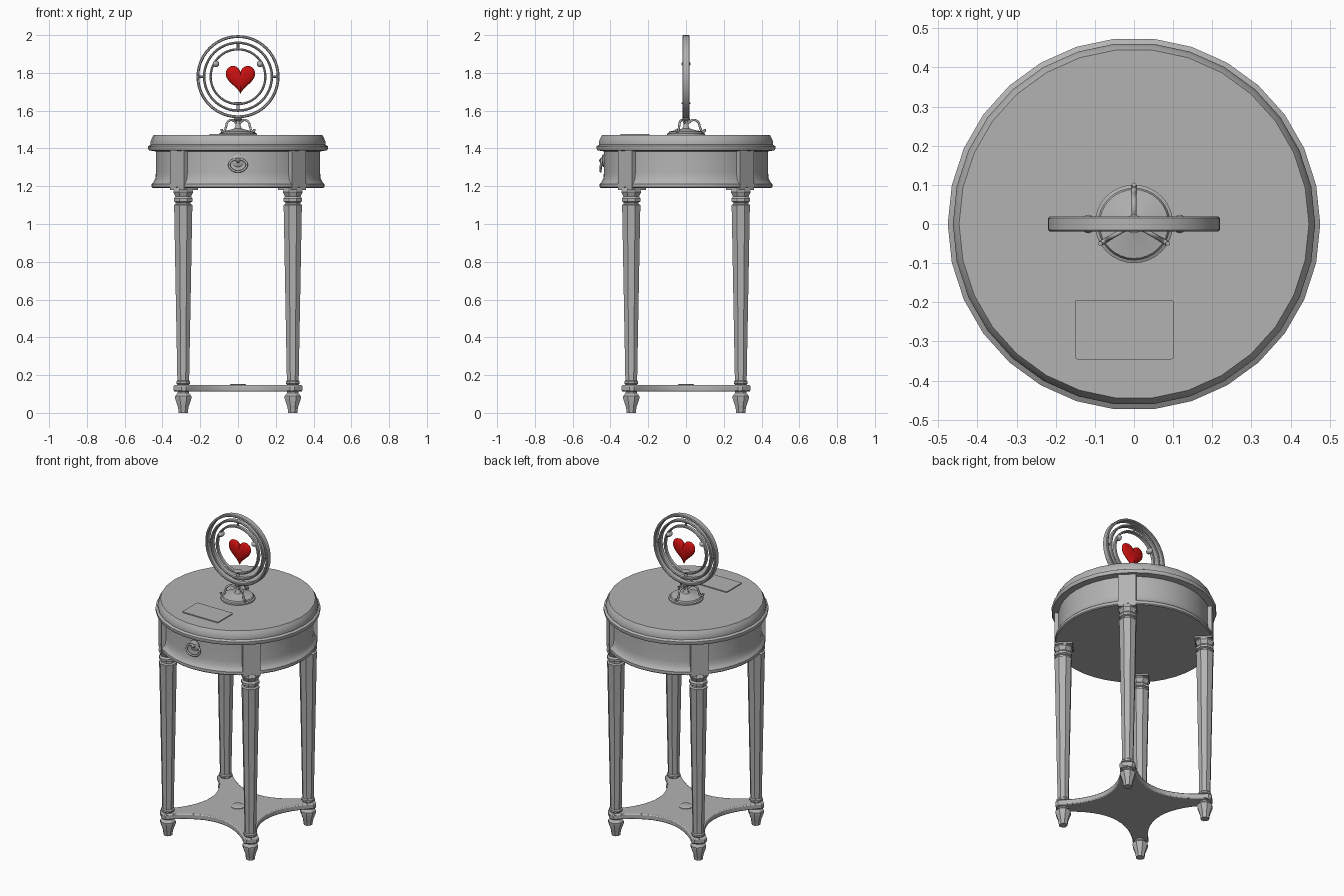
import bpy, bmesh, math
from mathutils import Vector, Matrix

if "Cube" in bpy.data.objects:
    bpy.data.objects.remove(bpy.data.objects["Cube"], do_unlink=True)


def material(name, rgb):
    m = bpy.data.materials.new(name)
    m.use_nodes = True
    m.diffuse_color = (*rgb, 1)
    m.node_tree.nodes["Principled BSDF"].inputs["Base Color"].default_value = (*rgb, 1)
    return m


GREY = material("grey", (0.45, 0.45, 0.45))
RED = material("heart red", (0.60, 0.005, 0.005))


def finish(name, bm, mat=GREY, smooth=30):
    bmesh.ops.recalc_face_normals(bm, faces=bm.faces)
    me = bpy.data.meshes.new(name)
    bm.to_mesh(me)
    bm.free()
    me.materials.append(mat)
    ob = bpy.data.objects.new(name, me)
    bpy.context.collection.objects.link(ob)
    if smooth:
        bpy.ops.object.select_all(action='DESELECT')
        ob.select_set(True)
        bpy.context.view_layer.objects.active = ob
        bpy.ops.object.shade_smooth_by_angle(angle=math.radians(smooth))
    return ob


def lathe(name, profile, sides, matrix=Matrix(), turn=0.0, closed=False, smooth=30):
    """Revolve (radius, height) points; closed joins last to first, else the ends are capped."""
    bm = bmesh.new()
    rings = [[bm.verts.new(matrix @ Vector((r * math.cos(turn + math.tau * i / sides),
                                            r * math.sin(turn + math.tau * i / sides), z)))
              for i in range(sides)] for r, z in profile]
    pairs = list(zip(rings, rings[1:]))
    if closed:
        pairs.append((rings[-1], rings[0]))
    else:
        bm.faces.new(rings[0])
        bm.faces.new(rings[-1])
    for a, b in pairs:
        for i in range(sides):
            j = (i + 1) % sides
            bm.faces.new((a[i], a[j], b[j], b[i]))
    return finish(name, bm, smooth=smooth)


def slab(name, outline, z0, z1, bevel=0.0):
    bm = bmesh.new()
    face = bm.faces.new([bm.verts.new((x, y, z0)) for x, y in outline])
    new = bmesh.ops.extrude_face_region(bm, geom=[face])["geom"]
    bmesh.ops.translate(bm, vec=(0, 0, z1 - z0), verts=[v for v in new if isinstance(v, bmesh.types.BMVert)])
    ob = finish(name, bm)
    if bevel:
        mod = ob.modifiers.new("rounded edge", 'BEVEL')
        mod.width, mod.segments, mod.angle_limit = bevel, 2, math.radians(50)
    return ob


def box(name, size, matrix):
    bm = bmesh.new()
    bmesh.ops.create_cube(bm, size=1, matrix=matrix @ Matrix.Diagonal((*size, 1)))
    return finish(name, bm, smooth=0)


def tube(name, points, radius, cyclic=False):
    cu = bpy.data.curves.new(name, 'CURVE')
    cu.dimensions = '3D'
    cu.bevel_depth, cu.bevel_resolution, cu.resolution_u, cu.use_fill_caps = radius, 2, 6, True
    sp = cu.splines.new('BEZIER')
    sp.bezier_points.add(len(points) - 1)
    for p, co in zip(sp.bezier_points, points):
        p.co = co
        p.handle_left_type = p.handle_right_type = 'AUTO'
    sp.use_cyclic_u = cyclic
    cu.materials.append(GREY)
    ob = bpy.data.objects.new(name, cu)
    bpy.context.collection.objects.link(ob)
    return ob


def ball(name, co, scale):
    bm = bmesh.new()
    bmesh.ops.create_uvsphere(bm, u_segments=12, v_segments=8, radius=1,
                              matrix=Matrix.Translation(co) @ Matrix.Diagonal((*scale, 1)))
    return finish(name, bm, smooth=60)


FRONT = Matrix.Rotation(math.pi / 2, 4, 'X')   # turns a lathe axis towards -y

# Round top with a moulded rim, and the apron with a flared foot
lathe("table_top", [(0.44, 1.385), (0.472, 1.39), (0.476, 1.398), (0.476, 1.412), (0.463, 1.42),
                    (0.463, 1.435), (0.456, 1.455), (0.447, 1.47)], 30)
lathe("apron", [(0.452, 1.19), (0.457, 1.195), (0.457, 1.212), (0.447, 1.222), (0.438, 1.24),
                (0.435, 1.27), (0.435, 1.39)], 40)

# Four legs with their corner blocks
LEG = [(0.026, 0), (0.030, 0.03), (0.046, 0.075), (0.046, 0.09), (0.032, 0.105), (0.032, 0.15),
       (0.040, 0.155), (0.040, 0.166), (0.034, 0.172), (0.034, 0.18), (0.052, 1.085), (0.054, 1.10),
       (0.043, 1.105), (0.043, 1.115), (0.054, 1.12), (0.054, 1.135), (0.045, 1.145), (0.057, 1.17), (0.05, 1.19)]
for k, label in enumerate(("back_left", "back_right", "front_right", "front_left")):
    a = math.pi / 4 + k * math.pi / 2
    foot = Matrix.Translation((0.41 * math.cos(a), 0.41 * math.sin(a), 0))
    lathe(label + "_leg", LEG, 8, foot, turn=math.pi / 8, smooth=20)
    box(label + "_corner_block", (0.104, 0.104, 0.212),
        Matrix.Rotation(a, 4, 'Z') @ Matrix.Translation((0.404, 0, 1.286)))

# Concave-sided stretcher shelf with blunt corners
outline = []
for k in range(4):
    a = math.pi / 4 + k * math.pi / 2
    for r, w in ((0.435, -0.045), (0.452, -0.03), (0.452, 0.03), (0.435, 0.045), (0.39, 0.045)):
        outline.append((r * math.cos(a) - w * math.sin(a), r * math.sin(a) + w * math.cos(a)))
    # quadratic sweep to the next corner
    b = a + math.pi / 2
    p0 = Vector(outline[-1])
    p2 = Vector((0.39 * math.cos(b) + 0.045 * math.sin(b), 0.39 * math.sin(b) - 0.045 * math.cos(b)))
    mid = Vector((math.cos(a + math.pi / 4), math.sin(a + math.pi / 4))) * 0.09
    outline += [tuple(p0 * (1 - t) ** 2 + mid * 2 * t * (1 - t) + p2 * t * t) for t in [i / 12 for i in range(1, 13)]]
slab("stretcher_shelf", outline, 0.113, 0.147, 0.006)
lathe("shelf_boss", [(0.042, 0.146), (0.042, 0.15), (0.036, 0.153)], 20)

# Thin card lying on the top
card = []
for cx, cy, q in ((0.095, -0.20, 0), (-0.145, -0.20, 1), (-0.145, -0.34, 2), (0.095, -0.34, 3)):
    card += [(cx + 0.006 * math.cos((q + i / 3) * math.pi / 2), cy + 0.006 * math.sin((q + i / 3) * math.pi / 2))
             for i in range(4)]
slab("card", card, 1.469, 1.476)

# Drawer pull: rosette, knob and drop ring
lathe("pull_rosette", [(0.034, 0.43), (0.034, 0.439), (0.026, 0.445), (0.012, 0.447), (0.010, 0.455), (0.004, 0.46)],
      16, Matrix.Translation((0, 0, 1.335)) @ FRONT)
tube("pull_ring", [(0, -0.452, 1.278), (0.034, -0.452, 1.29), (0.046, -0.45, 1.317), (0.028, -0.447, 1.338),
                   (0, -0.449, 1.343), (-0.028, -0.447, 1.338), (-0.046, -0.45, 1.317), (-0.034, -0.452, 1.29)],
     0.006, True)

# Stand: dished base, stem and three scrolled brackets
lathe("stand_base", [(0.10, 1.468), (0.10, 1.478), (0.092, 1.482), (0.088, 1.49), (0.05, 1.497), (0.02, 1.505),
                     (0.013, 1.52), (0.011, 1.545), (0.02, 1.552), (0.02, 1.558), (0.012, 1.565)], 32)
for k in range(3):
    c, s = math.cos(math.pi / 2 + k * math.tau / 3), math.sin(math.pi / 2 + k * math.tau / 3)
    tube("stand_bracket_%d" % (k + 1), [(r * c, r * s, z) for r, z in
         ((0.012, 1.535), (0.035, 1.55), (0.062, 1.542), (0.075, 1.51), (0.086, 1.49), (0.098, 1.492), (0.1, 1.503))],
         0.006)

# Three nested rings around the heart
HUB = Matrix.Translation((0, 0, 1.78)) @ FRONT
for name, ri, ro, h in (("outer_ring", 0.205, 0.22, 0.019), ("middle_ring", 0.173, 0.186, 0.016),
                        ("inner_ring", 0.139, 0.151, 0.013)):
    b = 0.004
    lathe(name, [(ri, -h + b), (ri + b, -h), (ro - b, -h), (ro, -h + b),
                 (ro, h - b), (ro - b, h), (ri + b, h), (ri, h - b)], 48, HUB, closed=True)


def spoke(name, angle, r0, r1, rad):
    m = Matrix.Translation((0, 0, 1.78)) @ Matrix.Rotation(math.pi / 2 - angle, 4, 'Y')
    lathe(name, [(rad, r0), (rad, r1)], 10, m)


# Pivot pins join neighbouring rings; studs sit on the inner ring
for i, s in enumerate((0, math.pi)):
    spoke("outer_pivot_%d" % (i + 1), s, 0.18, 0.21, 0.007)
    spoke("inner_pivot_%d" % (i + 1), s + math.pi / 2, 0.145, 0.18, 0.007)
for i, a in enumerate((math.radians(30), math.radians(150))):
    ball("stud_%d" % (i + 1), (0.135 * math.cos(a), 0, 1.78 + 0.135 * math.sin(a)), (0.017, 0.024, 0.017))
lathe("lower_stud", [(0.008, 1.61), (0.008, 1.632), (0.024, 1.636), (0.024, 1.643), (0.012, 1.646)], 16)

# Puffed heart: nested outlines shrinking towards a crown on both faces
bm = bmesh.new()
N = 40
layers = []
for q in range(-4, 5):
    ang = q / 4 * math.radians(80)
    k, y = math.cos(ang), -0.02 * math.sin(ang)
    ring = []
    for i in range(N):
        t = math.tau * (i + 0.5) / N
        x = 16 * math.sin(t) ** 3
        z = 13 * math.cos(t) - 5 * math.cos(2 * t) - 2 * math.cos(3 * t) - math.cos(4 * t)
        ring.append(bm.verts.new((0.013 + x * 0.0049 * k, y, 1.775 + z * 0.0052 * k)))
    layers.append(ring)
for a, b in zip(layers, layers[1:]):
    for i in range(N):
        j = (i + 1) % N
        bm.faces.new((a[i], a[j], b[j], b[i]))
bm.faces.new(layers[0])
bm.faces.new(layers[-1])
finish("heart", bm, RED, 60)
